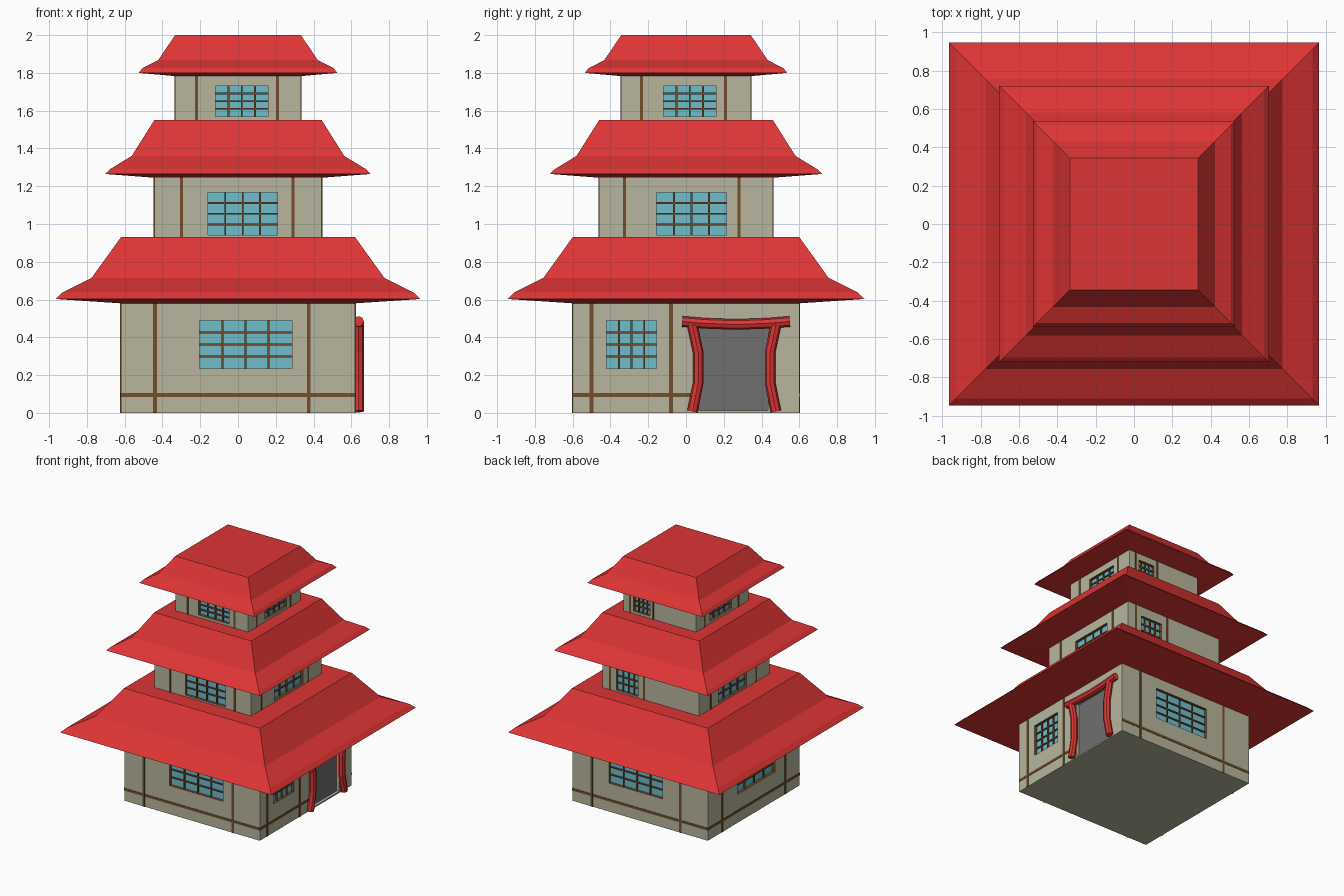
import bpy, bmesh

if "Cube" in bpy.data.objects:
    bpy.data.objects.remove(bpy.data.objects["Cube"])


def material(name, r, g, b):
    m = bpy.data.materials.new(name)
    m.diffuse_color = (r, g, b, 1)
    m.use_nodes = True
    m.node_tree.nodes["Principled BSDF"].inputs["Base Color"].default_value = m.diffuse_color
    return m


PLASTER = material("plaster", .48, .47, .34)
RED = material("red", .73, .035, .035)
WOOD = material("wood", .17, .075, .025)
GLASS = material("glass", .16, .51, .60)
DARK = material("door_grey", .16, .16, .16)


def finish(bm, name, mat):
    bmesh.ops.recalc_face_normals(bm, faces=bm.faces)
    me = bpy.data.meshes.new(name)
    bm.to_mesh(me)
    bm.free()
    me.materials.append(mat)
    ob = bpy.data.objects.new(name, me)
    bpy.context.collection.objects.link(ob)
    return ob


def boxes(name, spans, mat):
    """One object made of axis-aligned boxes, each ((x0,x1),(y0,y1),(z0,z1))."""
    bm = bmesh.new()
    for span in spans:
        vs = bmesh.ops.create_cube(bm, size=1)["verts"]
        for v in vs:
            v.co = [min(s) if c < 0 else max(s) for c, s in zip(v.co, span)]
    return finish(bm, name, mat)


def on_wall(side, hx, hy, u, z, d):
    """Box on a wall: u along the wall, z up, d outwards from its surface."""
    s = 1 if side in ("right", "back") else -1
    h = hx if side in ("right", "left") else hy
    out = (s * (h + d[0]), s * (h + d[1]))
    return (out, u, z) if side in ("right", "left") else (u, out, z)


def cut(wall, span, lining):
    c = boxes("cutter", [span], lining)
    c.hide_render = True
    mod = wall.modifiers.new("opening", "BOOLEAN")
    mod.object, mod.operation, mod.solver = c, "DIFFERENCE", "EXACT"
    mod.material_mode = "TRANSFER"
    bpy.context.view_layer.objects.active = wall
    bpy.ops.object.modifier_apply(modifier=mod.name)
    bpy.data.objects.remove(c)


def roof(name, hx, hy, profile):
    """Stacked rectangular rings; profile holds (overhang, z)."""
    bm = bmesh.new()
    rings = [[bm.verts.new((sx * (hx + o), sy * (hy + o), z))
              for sx, sy in ((-1, -1), (1, -1), (1, 1), (-1, 1))] for o, z in profile]
    for a, b in zip(rings, rings[1:]):
        for i in range(4):
            j = (i + 1) % 4
            bm.faces.new((a[i], a[j], b[j], b[i]))
    bm.faces.new(rings[0])
    bm.faces.new(rings[-1])
    return finish(bm, name, RED)


def window(label, wall, side, hx, hy, u, z):
    at = lambda u, z, d: on_wall(side, hx, hy, u, z, d)
    cut(wall, at(u, z, (-.03, .05)), WOOD)
    boxes(label + "_glass", [at(u, z, (-.035, -.024))], GLASS)
    bars = []
    for i in (1, 2, 3):
        cu = u[0] + (u[1] - u[0]) * i / 4
        cz = z[0] + (z[1] - z[0]) * i / 4
        bars.append(at((cu - .005, cu + .005), z, (-.025, -.014)))
        bars.append(at(u, (cz - .005, cz + .005), (-.025, -.015)))
    boxes(label + "_bars", bars, WOOD)


# Each storey: wall half sizes, wall z range, roof profile, window z range,
# then per side the window range and the two post positions
STOREYS = {
    "lower": (.62, .60, (0, .59),
              [(0, .58), (.345, .603), (.31, .637), (.155, .715), (0, .93)], (.235, .49),
              {"front": ((-.205, .285), (-.44, .375)), "right": ((-.42, -.155), (-.50, -.08)),
               "back": ((-.205, .285), (-.37, .44)), "left": ((-.275, .215), (-.41, .41))}),
    "middle": (.443, .46, (.92, 1.26),
               [(0, 1.245), (.26, 1.265), (.235, 1.29), (.12, 1.36), (0, 1.55)], (.942, 1.167),
               {"front": ((-.16, .21), (-.30, .29)), "right": ((-.155, .215), (-.325, .28)),
                "back": ((.115, .315), (.06, .37)), "left": ((-.16, .21), (-.28, .31))}),
    "upper": (.333, .343, (1.54, 1.80),
              [(0, 1.783), (.193, 1.80), (.173, 1.825), (.09, 1.867), (0, 2.0)], (1.57, 1.73),
              {"front": ((-.12, .16), (-.22, .21)), "right": ((-.12, .16), (-.235, .21)),
               "back": ((.09, .24), (.06, .27)), "left": ((-.12, .16), (-.21, .235))}),
}

for level, (hx, hy, zr, profile, wz, sides) in STOREYS.items():
    wall = boxes(level + "_walls", [((-hx, hx), (-hy, hy), zr)], PLASTER)
    roof(level + "_roof", hx, hy, profile)
    w = .01 if level == "lower" else .008
    posts = []
    for side, (u, pu) in sides.items():
        window(f"{level}_{side}_window", wall, side, hx, hy, u, wz)
        posts += [on_wall(side, hx, hy, (p - w, p + w), (zr[0], zr[1] - .005), (-.005, .004))
                  for p in pu]
    boxes(level + "_posts", posts, WOOD)

    # Doorway and base rails, ground floor only
    if level == "lower":
        cut(wall, on_wall("right", hx, hy, (.07, .435), (.012, .46), (-.03, .05)), PLASTER)
        boxes("door", [on_wall("right", hx, hy, (.07, .435), (.012, .46), (-.04, -.022))], DARK)
        ends = {"front": (-hx, hx), "back": (-hx, hx), "left": (-hy, hy), "right": (-hy, .04)}
        boxes("base_rails", [on_wall(s, hx, hy, e, (.085, .105), (-.005, .003))
                             for s, e in ends.items()], WOOD)


# Gate around the door: bent octagonal pillars and a sagging lintel
def bent_bar(name, points, radius):
    cu = bpy.data.curves.new(name, "CURVE")
    cu.dimensions = "3D"
    cu.bevel_depth, cu.bevel_resolution, cu.use_fill_caps = radius, 2, True
    sp = cu.splines.new("POLY")
    sp.points.add(len(points) - 1)
    for p, (y, z) in zip(sp.points, points):
        p.co = (.638, y, z, 1)
    sp.use_smooth = False
    cu.materials.append(RED)
    bpy.context.collection.objects.link(bpy.data.objects.new(name, cu))


PILLAR = [(.221, .008), (.190, .16), (.190, .32), (.221, .465)]
for name, s in (("gate_pillar_left", -1), ("gate_pillar_right", 1)):
    bent_bar(name, [(.255 + s * o, z) for o, z in PILLAR], .028)
bent_bar("gate_lintel", [(-.02, .484), (.10, .474), (.265, .468), (.43, .474), (.55, .484)], .028)
